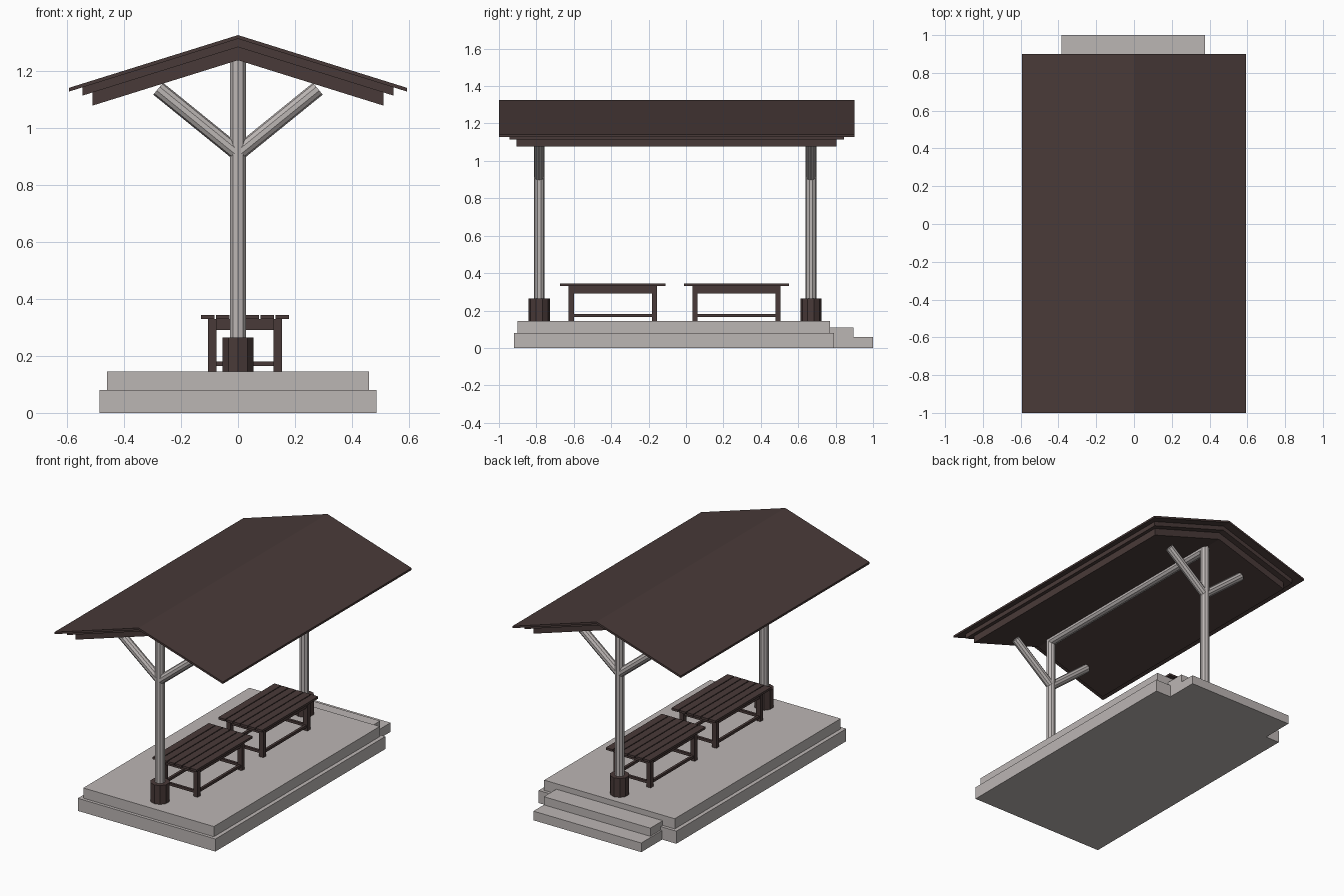
import bpy
from mathutils import Vector

if "Cube" in bpy.data.objects:
    bpy.data.objects.remove(bpy.data.objects["Cube"])


def material(name, rgb):
    m = bpy.data.materials.new(name)
    m.diffuse_color = (*rgb, 1)
    m.use_nodes = True
    m.node_tree.nodes["Principled BSDF"].inputs["Base Color"].default_value = m.diffuse_color
    return m


STONE = material("pale stone", (0.50, 0.465, 0.455))
WOOD = material("dark brown wood", (0.066, 0.042, 0.040))


def mesh(name, verts, faces, mat):
    me = bpy.data.meshes.new(name)
    me.from_pydata(verts, [], faces)
    me.materials.append(mat)
    ob = bpy.data.objects.new(name, me)
    bpy.context.collection.objects.link(ob)
    return ob


def box(name, x0, x1, y0, y1, z0, z1, mat):
    verts = [(x, y, z) for x in (x0, x1) for y in (y0, y1) for z in (z0, z1)]
    faces = [(0, 1, 3, 2), (4, 6, 7, 5), (0, 4, 5, 1),
             (2, 3, 7, 6), (0, 2, 6, 4), (1, 5, 7, 3)]
    return mesh(name, verts, faces, mat)


def pole(name, a, b, r, mat, sides=10):
    a, b = Vector(a), Vector(b)
    d = b - a
    bpy.ops.mesh.primitive_cylinder_add(vertices=sides, radius=r, depth=d.length,
                                        location=(a + b) / 2)
    ob = bpy.context.object
    ob.rotation_euler = d.to_track_quat('Z', 'Y').to_euler()
    ob.name = name
    ob.data.materials.append(mat)
    return ob


# Stepped platform
box("platform_lower", -0.485, 0.485, -0.92, 0.79, 0, 0.08, STONE)
box("platform_upper", -0.46, 0.46, -0.90, 0.77, 0.08, 0.145, STONE)
# Back steps
box("step_lower", -0.385, 0.375, 0.79, 1.0, 0, 0.058, STONE)
box("step_upper", -0.375, 0.375, 0.77, 0.895, 0.058, 0.11, STONE)

# Posts with footings and braces
for label, y in (("front", -0.785), ("back", 0.668)):
    pole(label + "_footing", (0, y, 0.145), (0, y, 0.265), 0.057, WOOD)
    pole(label + "_post", (0, y, 0.145), (0, y, 1.245), 0.029, STONE)
    for side in (-1, 1):
        pole(label + "_brace", (0, y, 0.91), (side * 0.28, y, 1.137), 0.027, STONE)
# Ridge beam
pole("ridge_beam", (0, -0.785, 1.222), (0, 0.668, 1.222), 0.029, STONE)


# Roof: three nested gable layers
def gable(name, w, y0, y1, top, bottom):
    drop = 0.312 * w
    prof = [(-w, top - drop), (0, top), (w, top - drop),
            (w, bottom - drop), (0, bottom), (-w, bottom - drop)]
    verts = [(x, y, z) for y in (y0, y1) for x, z in prof]
    faces = [(i, i + 6, (i + 1) % 6 + 6, (i + 1) % 6) for i in range(6)]
    faces += [(0, 1, 4, 5), (1, 2, 3, 4), (11, 10, 7, 6), (10, 9, 8, 7)]
    mesh(name, verts, faces, WOOD)


gable("roof_top", 0.593, -1.0, 0.90, 1.325, 1.312)
gable("roof_middle", 0.545, -0.945, 0.845, 1.312, 1.283)
gable("roof_lower", 0.51, -0.905, 0.805, 1.283, 1.237)


# Slatted tables
def table(name, cy, cx=0.025):
    for i in range(6):
        x = cx - 0.155 + i * 0.0524
        box(name + "_slat", x, x + 0.047, cy - 0.282, cy + 0.282, 0.33, 0.344, WOOD)
    for s in (-1, 1):
        lx = cx + s * 0.115
        ly = cy + s * 0.222
        for t in (-1, 1):
            y = cy + t * 0.222
            box(name + "_leg", lx - 0.015, lx + 0.015, y - 0.014, y + 0.014,
                0.145, 0.33, WOOD)
        for part, z0, z1 in (("_apron", 0.29, 0.33), ("_stretcher", 0.164, 0.18)):
            box(name + part + "_long", lx - 0.008, lx + 0.008,
                cy - 0.21, cy + 0.21, z0, z1, WOOD)
            box(name + part + "_short", cx - 0.10, cx + 0.10,
                ly - 0.008, ly + 0.008, z0, z1, WOOD)


table("front_table", -0.391)
table("back_table", 0.27)
